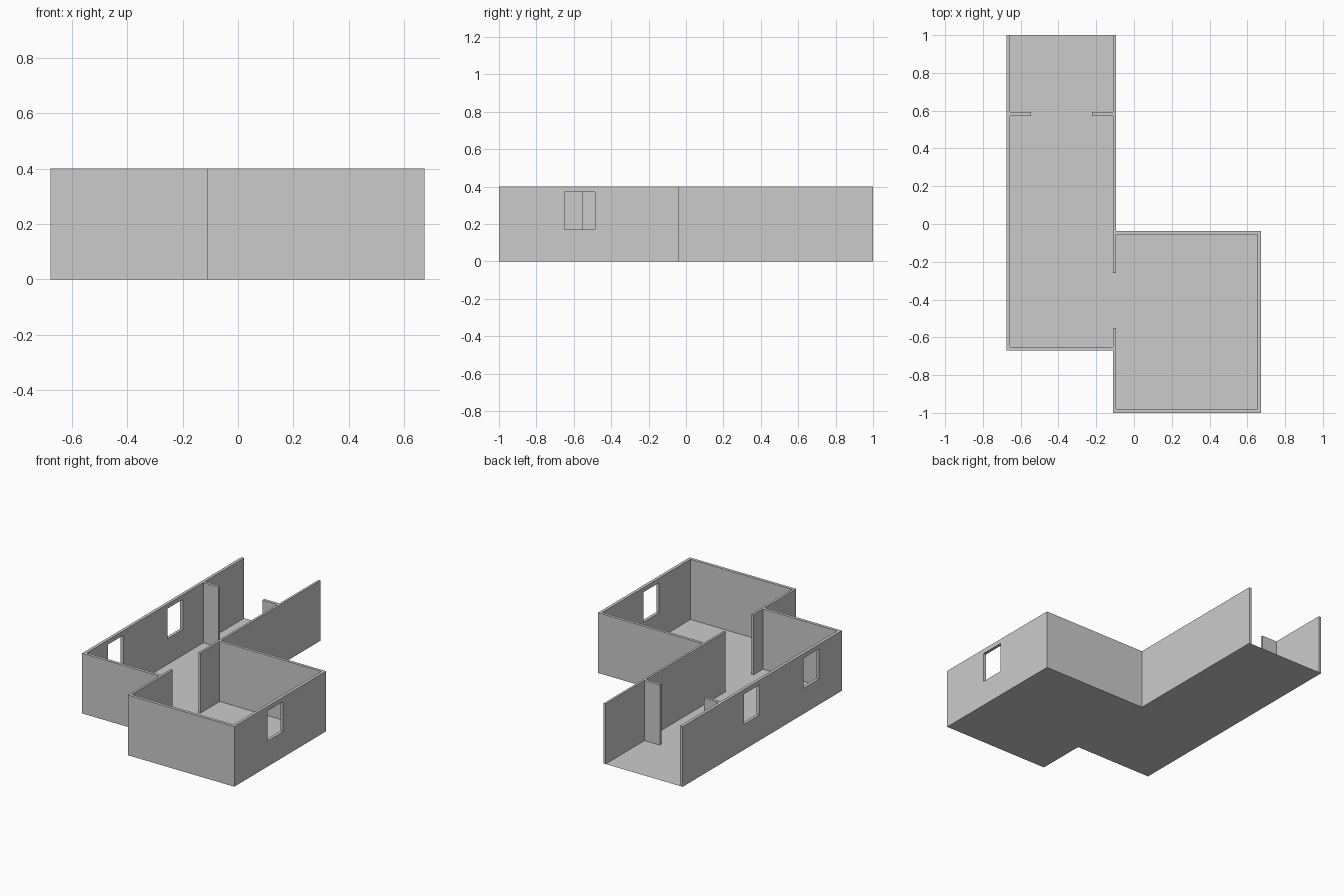
import bpy
import bmesh

if "Cube" in bpy.data.objects:
    bpy.data.objects.remove(bpy.data.objects["Cube"])

HEIGHT = 0.40
SILL, HEAD = 0.17, 0.37

# Plan outlines: outside of the house, then back along the room faces
outer = [(-.676, 1), (-.676, -.67), (-.11, -.67), (-.11, -1),
         (.673, -1), (.673, -.037), (-.095, -.037), (-.095, 1)]
inner = [(-.11, 1), (-.11, .592), (-.222, .592), (-.222, .573), (-.11, .573),
         (-.11, -.26), (-.095, -.26), (-.095, -.056), (.653, -.056),
         (.653, -.98), (-.095, -.98), (-.095, -.55), (-.11, -.55),
         (-.11, -.65), (-.656, -.65), (-.656, .573), (-.545, .573),
         (-.545, .592), (-.656, .592), (-.656, 1)]


def plan_object(name, points, z=0, height=0):
    """Flat polygon, or an upright prism when a height is given."""
    bm = bmesh.new()
    face = bm.faces.new([bm.verts.new((x, y, z)) for x, y in points])
    if height:
        top = bmesh.ops.extrude_face_region(bm, geom=[face], use_keep_orig=True)
        verts = [g for g in top["geom"] if isinstance(g, bmesh.types.BMVert)]
        bmesh.ops.translate(bm, verts=verts, vec=(0, 0, height))
        bmesh.ops.recalc_face_normals(bm, faces=bm.faces)
    mesh = bpy.data.meshes.new(name)
    bm.to_mesh(mesh)
    bm.free()
    obj = bpy.data.objects.new(name, mesh)
    bpy.context.collection.objects.link(obj)
    return obj


# Walls, including the short partitions
walls = plan_object("walls", outer + inner, 0, HEIGHT)

# Thin floor between the walls
plan_object("floor", inner[::-1])

# Window openings: wall x, start y, end y
bpy.context.view_layer.objects.active = walls
for x, y0, y1 in [(-.666, .195, .358), (-.666, -.43, -.267), (.663, -.65, -.487)]:
    a, b = x - .04, x + .04
    cutter = plan_object("window_cutter", [(a, y0), (b, y0), (b, y1), (a, y1)],
                         SILL, HEAD - SILL)
    cutter.hide_render = True
    mod = walls.modifiers.new("window", 'BOOLEAN')
    mod.operation = 'DIFFERENCE'
    mod.solver = 'EXACT'
    mod.object = cutter
    bpy.ops.object.modifier_apply(modifier=mod.name)
    bpy.data.objects.remove(cutter)
